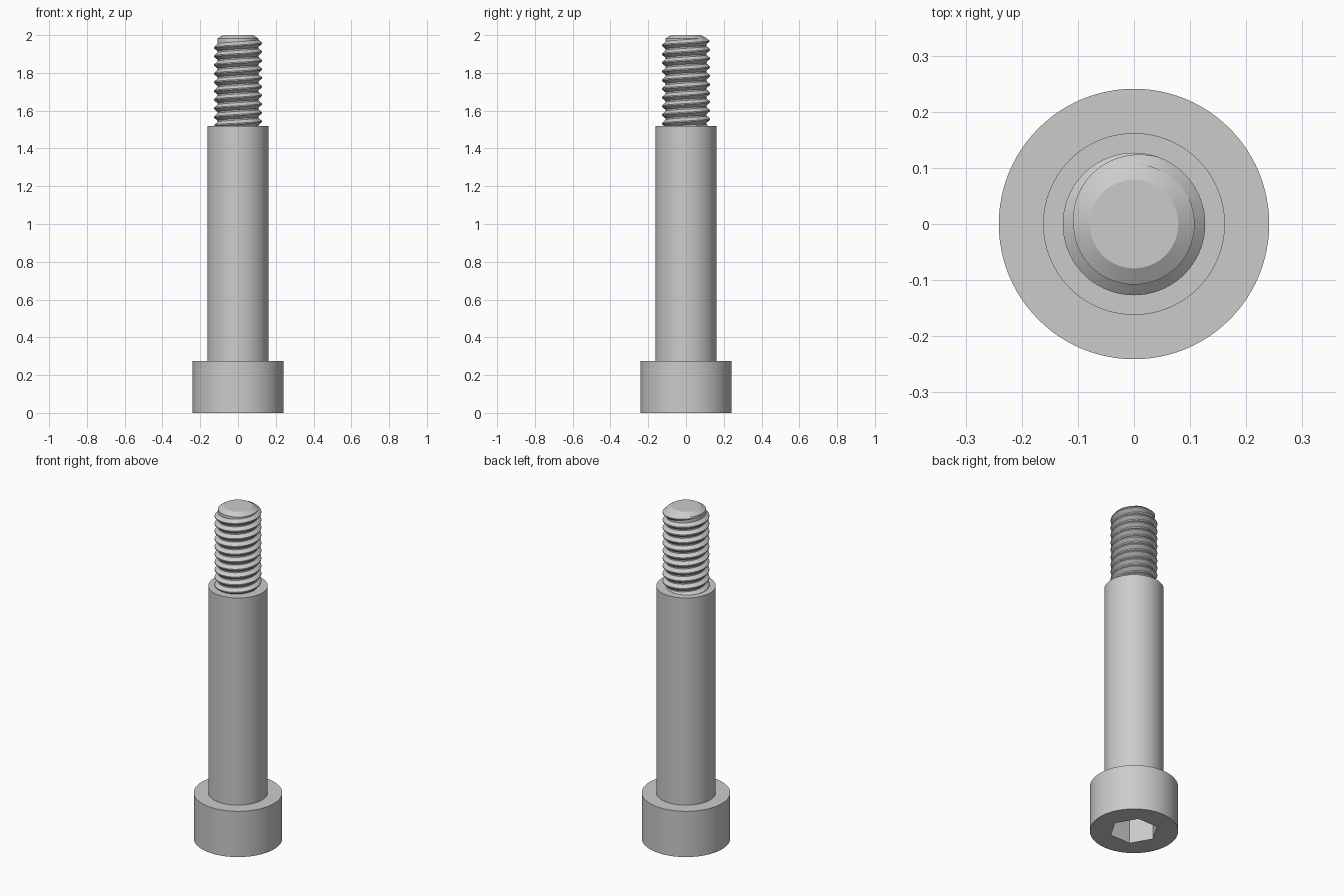
import bpy, bmesh, math
from mathutils import Matrix

cube = bpy.data.objects.get("Cube")
if cube:
    bpy.data.objects.remove(cube, do_unlink=True)

SEGMENTS = 96
HEAD_R, HEAD_TOP = 0.241, 0.275
SHOULDER_R, SHOULDER_TOP = 0.162, 1.52
CORE_R, CREST_R, PITCH = 0.108, 0.127, 0.046

steel = bpy.data.materials.new("grey steel")
steel.use_nodes = True
steel.diffuse_color = (0.6, 0.6, 0.6, 1)
steel.node_tree.nodes["Principled BSDF"].inputs["Base Color"].default_value = (0.6, 0.6, 0.6, 1)


def make_object(name, bm):
    bmesh.ops.recalc_face_normals(bm, faces=bm.faces)
    mesh = bpy.data.meshes.new(name)
    bm.to_mesh(mesh)
    bm.free()
    mesh.materials.append(steel)
    obj = bpy.data.objects.new(name, mesh)
    bpy.context.collection.objects.link(obj)
    return obj


def activate(obj):
    bpy.ops.object.select_all(action="DESELECT")
    obj.select_set(True)
    bpy.context.view_layer.objects.active = obj


def smooth(obj):
    activate(obj)
    bpy.ops.object.shade_smooth_by_angle(angle=math.radians(25))


def turned(name, profile, sides=SEGMENTS, spin=0.0):
    """Closed solid turned about z from (radius, height) points."""
    bm = bmesh.new()
    rings = []
    for r, z in profile:
        ring = bmesh.ops.create_circle(bm, segments=sides, radius=r)["verts"]
        bmesh.ops.transform(bm, verts=ring,
                            matrix=Matrix.Translation((0, 0, z)) @ Matrix.Rotation(spin, 4, "Z"))
        rings.append(ring)
    for low, high in zip(rings, rings[1:]):
        for i in range(sides):
            j = (i + 1) % sides
            bm.faces.new((low[i], low[j], high[j], high[i]))
    bm.faces.new(rings[0])
    bm.faces.new(rings[-1])
    return make_object(name, bm)


# Head with a hexagonal socket cut into its underside
head = turned("head", [(HEAD_R, 0), (HEAD_R, HEAD_TOP)])
cutter = turned("socket_cutter", [(0.134, -0.05), (0.134, 0.15)], sides=6, spin=math.pi / 6)
cutter.hide_render = True
socket = head.modifiers.new("socket", "BOOLEAN")
socket.operation = "DIFFERENCE"
socket.solver = "EXACT"
socket.object = cutter
activate(head)
bpy.ops.object.modifier_apply(modifier=socket.name)
bpy.data.objects.remove(cutter, do_unlink=True)
smooth(head)

# Plain shoulder
smooth(turned("shoulder", [(SHOULDER_R, HEAD_TOP - 0.01), (SHOULDER_R, SHOULDER_TOP)]))

# Threaded end: core with a chamfered tip
smooth(turned("thread_core", [(CORE_R, SHOULDER_TOP - 0.01), (CORE_R, 1.982), (0.079, 2.0)]))

# Right-handed thread ridge, fading into the core at its upper end
STEPS = 72
END_Z, END_ANGLE, FADE = 1.98, math.pi, math.radians(110)
turns = (END_Z - SHOULDER_TOP + 0.02) / PITCH
count = int(turns * STEPS)
bm = bmesh.new()
sections = []
for k in range(count + 1):
    back = (count - k) * math.tau / STEPS
    angle = END_ANGLE - back
    z = END_Z - PITCH * back / math.tau
    f = max(0.03, min(1.0, back / FADE))
    base, crest = CORE_R - 0.002, CORE_R + (CREST_R - CORE_R) * f
    section = [(base, -0.021 * f), (crest, -0.003 * f), (crest, 0.003 * f), (base, 0.021 * f)]
    sections.append([bm.verts.new((r * math.cos(angle), r * math.sin(angle), z + dz))
                     for r, dz in section])
for a, b in zip(sections, sections[1:]):
    for i in range(4):
        j = (i + 1) % 4
        bm.faces.new((a[i], a[j], b[j], b[i]))
bm.faces.new(sections[0])
bm.faces.new(sections[-1])
smooth(make_object("thread_ridge", bm))
